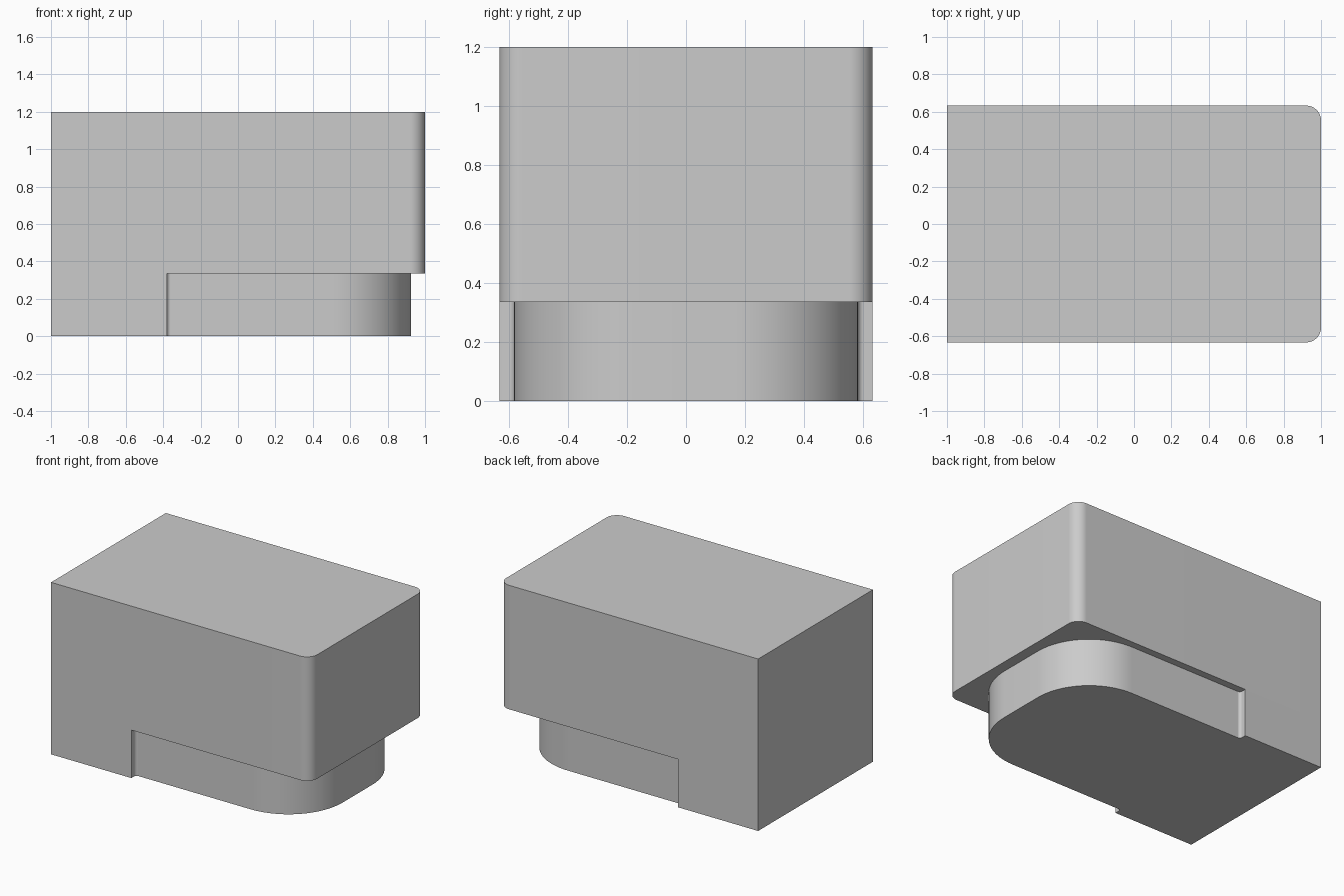
import bpy, bmesh, math
from mathutils import Vector

cube = bpy.data.objects.get("Cube")
if cube:
    bpy.data.objects.remove(cube, do_unlink=True)

GREY = (0.6, 0.6, 0.6, 1)
grey = bpy.data.materials.new("plain grey")
grey.use_nodes = True
grey.diffuse_color = GREY
grey.node_tree.nodes["Principled BSDF"].inputs["Base Color"].default_value = GREY


def rounded_outline(corners, steps=20):
    """Replace each (x, y, radius) corner by a tangent arc."""
    points = []
    for i, (x, y, radius) in enumerate(corners):
        here = Vector((x, y))
        if radius == 0:
            points.append(here)
            continue
        before = (Vector(corners[i - 1][:2]) - here).normalized()
        after = (Vector(corners[(i + 1) % len(corners)][:2]) - here).normalized()
        centre = here + (before + after) * radius
        for k in range(steps + 1):
            a = math.pi / 2 * k / steps
            points.append(centre - after * radius * math.cos(a)
                          - before * radius * math.sin(a))
    return points


def extrude_outline(name, half, z0, z1):
    """Mirror half an outline (given from -x to +x on the -y side) and extrude it."""
    corners = half + [(x, -y, r) for x, y, r in reversed(half)]
    bm = bmesh.new()
    face = bm.faces.new([bm.verts.new((p.x, p.y, z0)) for p in rounded_outline(corners)])
    result = bmesh.ops.extrude_face_region(bm, geom=[face])
    top = [v for v in result["geom"] if isinstance(v, bmesh.types.BMVert)]
    bmesh.ops.translate(bm, verts=top, vec=(0, 0, z1 - z0))
    bmesh.ops.recalc_face_normals(bm, faces=bm.faces)
    mesh = bpy.data.meshes.new(name)
    bm.to_mesh(mesh)
    bm.free()
    mesh.materials.append(grey)
    obj = bpy.data.objects.new(name, mesh)
    bpy.context.collection.objects.link(obj)
    bpy.ops.object.select_all(action="DESELECT")
    obj.select_set(True)
    bpy.context.view_layer.objects.active = obj
    bpy.ops.object.shade_smooth_by_angle(angle=math.radians(30))
    return obj


WIDTH, PLINTH, SEAM = 0.633, 0.583, 0.335

# Upper block with two rounded vertical edges
extrude_outline("upper_block", [(-1, -WIDTH, 0), (1, -WIDTH, 0.08)], SEAM, 1.2)

# Base: full width at one end, stepping in to a plinth with broad round corners
extrude_outline("stepped_base", [(-1, -WIDTH, 0), (-0.38, -WIDTH, 0),
                                 (-0.38, -PLINTH, 0.02), (0.925, -PLINTH, 0.42)], 0, SEAM)
